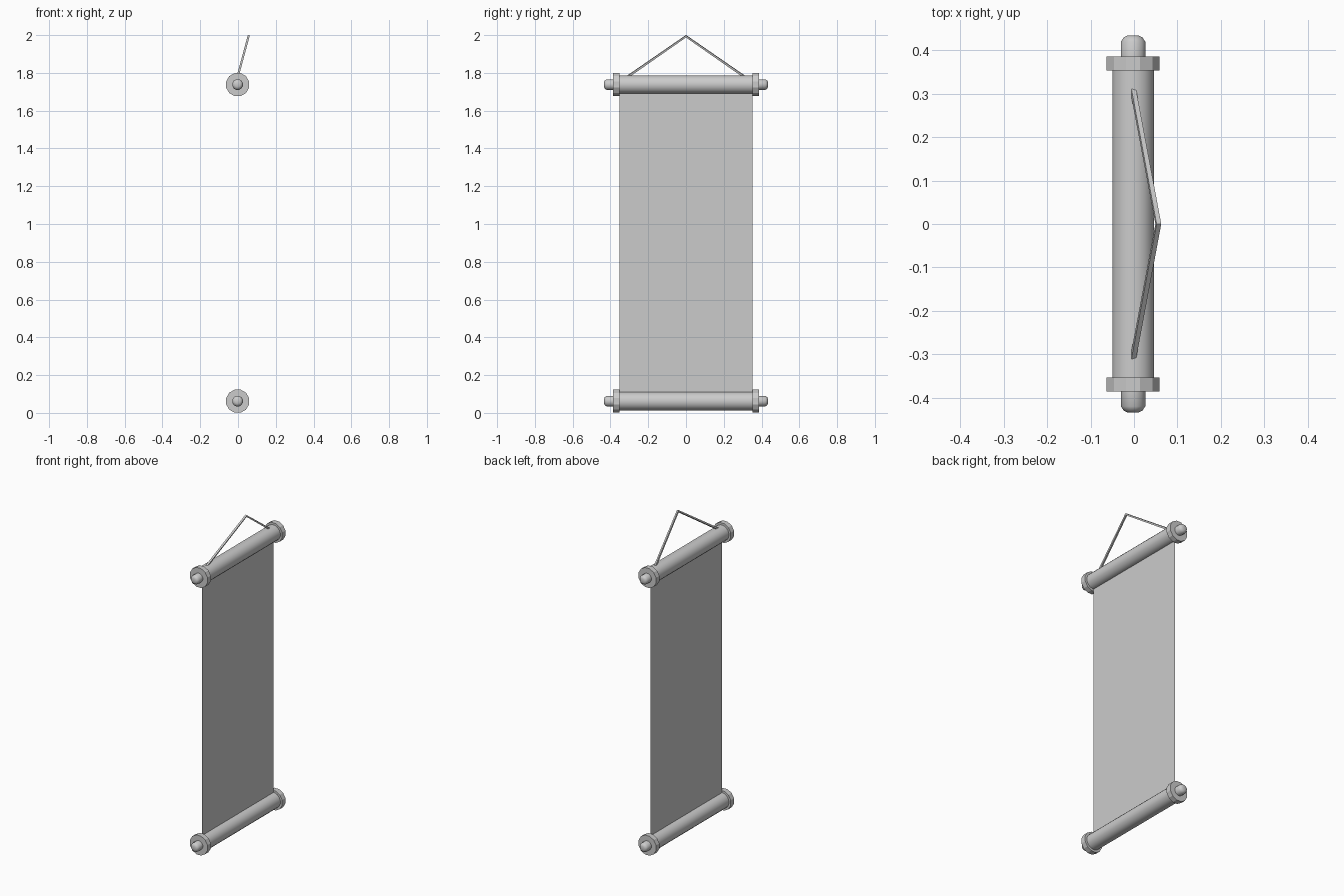
import bpy, math
from mathutils import Vector

if "Cube" in bpy.data.objects:
    bpy.data.objects.remove(bpy.data.objects["Cube"])

CX = -0.002          # rod axis x
ROD_Z = {"bottom": 0.062, "top": 1.738}


def mesh_object(name, verts, faces, angle=40):
    me = bpy.data.meshes.new(name)
    me.from_pydata(verts, [], faces)
    me.update()
    ob = bpy.data.objects.new(name, me)
    bpy.context.collection.objects.link(ob)
    bpy.ops.object.select_all(action='DESELECT')
    ob.select_set(True)
    bpy.context.view_layer.objects.active = ob
    if angle:
        bpy.ops.object.shade_smooth_by_angle(angle=math.radians(angle))
    return ob


def lathe_y(name, profile, z, sides, angle=40):
    """Closed turned solid along y from (y, radius) pairs in rising y."""
    verts, faces = [], []
    for y, r in profile:
        for i in range(sides):
            a = 2 * math.pi * (i + 0.5) / sides
            verts.append((CX + r * math.cos(a), y, z + r * math.sin(a)))
    for k in range(len(profile) - 1):
        for i in range(sides):
            j = (i + 1) % sides
            a, b = k * sides, (k + 1) * sides
            faces.append((a + i, b + i, b + j, a + j))
    last = (len(profile) - 1) * sides
    faces.append(tuple(range(sides)))
    faces.append(tuple(last + i for i in reversed(range(sides))))
    return mesh_object(name, verts, faces, angle)


def mirrored(profile, s):
    return profile if s > 0 else [(-y, r) for y, r in reversed(profile)]


# Rods with end collars and rounded knobs
collar = [(0.353, 0.063), (0.386, 0.063)]
knob = [(0.380, 0.029), (0.420, 0.029), (0.430, 0.022), (0.434, 0.013)]
for label, z in ROD_Z.items():
    lathe_y(label + "_rod", [(-0.36, 0.049), (0.36, 0.049)], z, 16)
    for side, s in (("left", -1), ("right", 1)):
        lathe_y(f"{label}_{side}_collar", mirrored(collar, s), z, 12, 20)
        lathe_y(f"{label}_{side}_knob", mirrored(knob, s), z, 12, 50)

# Hanging sheet
z0, z1 = ROD_Z["bottom"], ROD_Z["top"]
mesh_object("hanging_sheet",
            [(CX, -0.353, z0), (CX, 0.353, z0), (CX, 0.353, z1), (CX, -0.353, z1)],
            [(0, 1, 2, 3)], 0)

# Hanging cord: one square-section strip bent at the peak
path = [Vector((CX, -0.309, 1.78)), Vector((0.056, 0, 1.994)), Vector((CX, 0.309, 1.78))]
h = 0.0055
slope = (path[1] - path[0]).normalized()
plane_n = slope.cross((path[2] - path[1]).normalized()).normalized()
up = [plane_n.cross(slope), Vector((0.26, 0, 0.966)),
      plane_n.cross((path[2] - path[1]).normalized())]
verts, faces = [], []
for p, u in zip(path, up):
    u = u if u.z > 0 else -u
    verts += [p + plane_n * a * h + u * b * h for a, b in ((-1, -1), (1, -1), (1, 1), (-1, 1))]
for k in (0, 4):
    for i in range(4):
        j = (i + 1) % 4
        faces.append((k + i, k + j, k + 4 + j, k + 4 + i))
faces += [(3, 2, 1, 0), (8, 9, 10, 11)]
cord = mesh_object("hanging_cord", verts, faces, 0)
bpy.ops.object.mode_set(mode='EDIT')
bpy.ops.mesh.select_all(action='SELECT')
bpy.ops.mesh.normals_make_consistent(inside=False)
bpy.ops.object.mode_set(mode='OBJECT')
